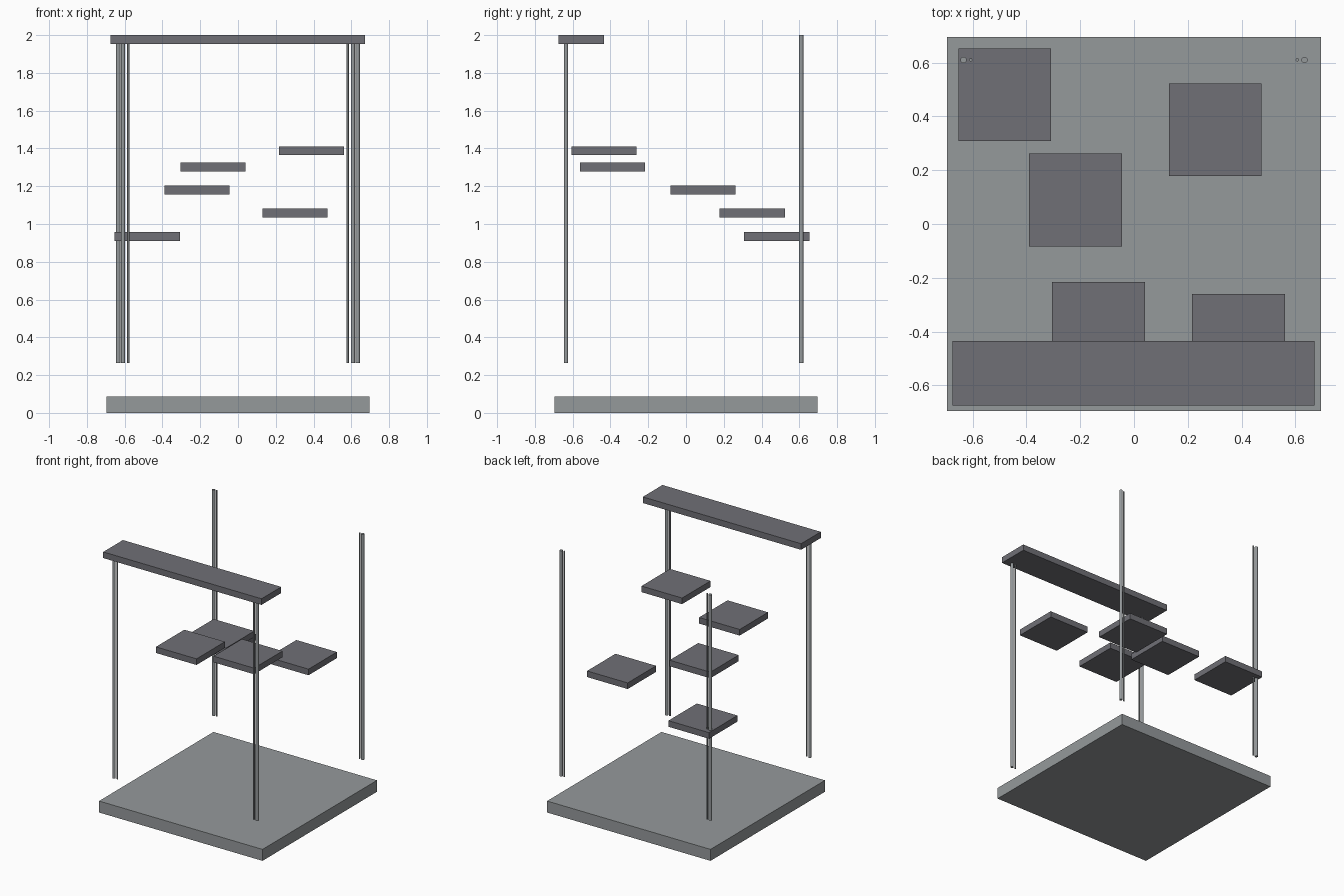
import bpy

if "Cube" in bpy.data.objects:
    bpy.data.objects.remove(bpy.data.objects["Cube"])

def material(name, rgb):
    m = bpy.data.materials.new(name)
    m.diffuse_color = (*rgb, 1)
    m.use_nodes = True
    m.node_tree.nodes["Principled BSDF"].inputs["Base Color"].default_value = m.diffuse_color
    return m

LIGHT = material("light grey", (0.30, 0.32, 0.33))
DARK = material("dark grey", (0.16, 0.16, 0.18))

def box(name, x0, x1, y0, y1, z0, z1, mat):
    bpy.ops.mesh.primitive_cube_add(size=1, location=((x0 + x1) / 2, (y0 + y1) / 2, (z0 + z1) / 2))
    o = bpy.context.object
    o.name = name
    o.scale = (x1 - x0, y1 - y0, z1 - z0)
    bpy.ops.object.transform_apply(location=False, rotation=False, scale=True)
    o.data.materials.append(mat)

def rod(name, x, y, r, z0, z1):
    bpy.ops.mesh.primitive_cylinder_add(vertices=24, radius=r, depth=z1 - z0, location=(x, y, (z0 + z1) / 2))
    o = bpy.context.object
    o.name = name
    o.data.materials.append(LIGHT)
    bpy.ops.object.shade_smooth_by_angle()

# Base slab and top beam
box("base", -0.695, 0.695, -0.695, 0.695, 0, 0.088, LIGHT)
box("top_shelf", -0.674, 0.672, -0.674, -0.435, 1.953, 2.0, DARK)

# Floating square steps: lower-left corner x, y and bottom z
S, T = 0.345, 0.047
for i, (x, y, z) in enumerate([(-0.653, 0.308, 0.911), (0.130, 0.178, 1.034), (-0.390, -0.083, 1.156),
                               (-0.305, -0.561, 1.279), (0.216, -0.606, 1.364)]):
    box(f"step_{i + 1}", x, x + S, y, y + S, z, z + T, DARK)

# Corner rods: a thick one outside and a thin one inside at each corner
for depth, y, thick_x, thin_x, top in [("back", 0.61, 0.634, 0.607, 2.0), ("front", -0.635, 0.609, 0.581, 1.96)]:
    for side, s in [("left", -1), ("right", 1)]:
        rod(f"{depth}_{side}_thick_rod", s * thick_x, y, 0.0115, 0.265, top)
        rod(f"{depth}_{side}_thin_rod", s * thin_x, y, 0.006, 0.265, top)
